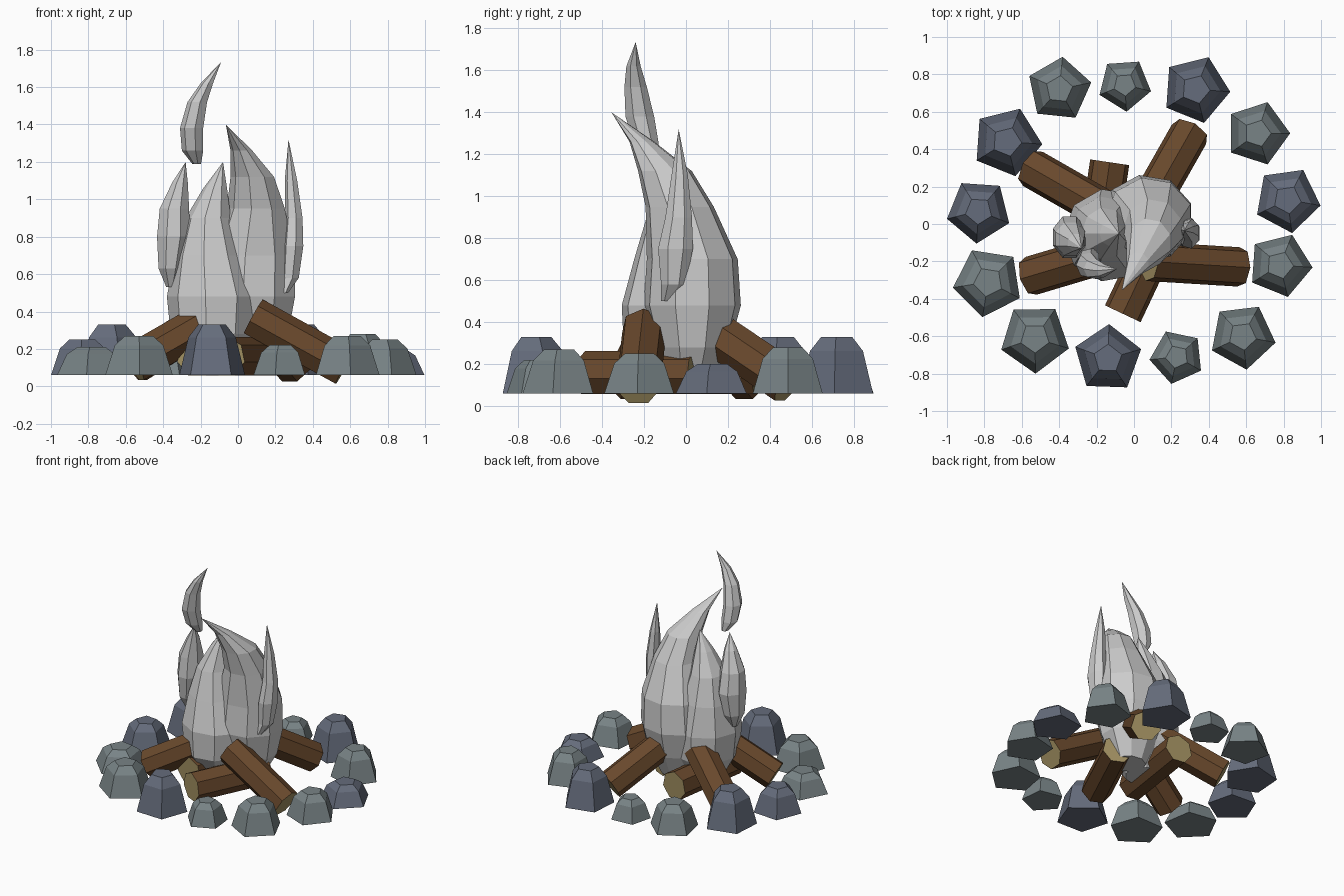
import bpy
from math import sin, cos, pi, radians
from mathutils import Vector


def material(name, rgb):
    m = bpy.data.materials.new(name)
    m.diffuse_color = (*rgb, 1)
    return m


GREY = material("grey_stone", (0.19, 0.23, 0.24))
BLUE = material("blue_stone", (0.13, 0.15, 0.20))
BARK = material("bark", (0.14, 0.065, 0.025))
CUT = material("cut_wood", (0.36, 0.28, 0.12))


def loft(name, rings, mats=(), tip=None):
    """Skin a list of equal-sized vertex rings, capped at both ends (or drawn to a tip)."""
    n = len(rings[0])
    verts = [v for r in rings for v in r]
    faces = [list(range(n))[::-1]]
    for k in range(len(rings) - 1):
        for i in range(n):
            j = (i + 1) % n
            faces.append([k * n + i, k * n + j, (k + 1) * n + j, (k + 1) * n + i])
    last = (len(rings) - 1) * n
    if tip:
        verts.append(tip)
        faces += [[last + i, last + (i + 1) % n, len(verts) - 1] for i in range(n)]
    else:
        faces.append([last + i for i in range(n)])
    me = bpy.data.meshes.new(name)
    me.from_pydata(verts, [], faces)
    for m in mats:
        me.materials.append(m)
    ob = bpy.data.objects.new(name, me)
    bpy.context.collection.objects.link(ob)
    return ob


def ellipse(x, y, z, rx, ry, n, turn=0.0):
    return [(x + rx * cos(turn + 2 * pi * i / n), y + ry * sin(turn + 2 * pi * i / n), z)
            for i in range(n)]


# Ring of stones: x, y, radius, turn in degrees, top height, colour
stones = [
    (-0.40, 0.72, 0.175, 12, 0.26, GREY), (-0.05, 0.745, 0.145, 58, 0.21, GREY),
    (0.33, 0.72, 0.185, 68, 0.33, BLUE), (0.66, 0.485, 0.175, 0, 0.28, GREY),
    (0.82, 0.13, 0.18, 62, 0.20, BLUE), (0.78, -0.22, 0.175, 68, 0.25, GREY),
    (0.58, -0.60, 0.18, 61, 0.27, GREY), (0.23, -0.71, 0.148, 42, 0.22, GREY),
    (-0.14, -0.72, 0.185, 16, 0.33, BLUE), (-0.53, -0.61, 0.19, 55, 0.27, GREY),
    (-0.78, -0.31, 0.19, 45, 0.21, GREY), (-0.83, 0.07, 0.175, 50, 0.25, BLUE),
    (-0.68, 0.44, 0.19, 68, 0.33, BLUE),
]
for i, (x, y, r, turn, top, mat) in enumerate(stones):
    h = top - 0.06
    rings = [ellipse(x, y, 0.06 + h * f, r * s, r * s, 5, radians(turn))
             for f, s in ((0, 1), (0.75, 0.72), (1, 0.42))]
    loft(f"stone_{i + 1}", rings, [mat])


# Logs: seven-sided bars between two points, with pale cut ends
def log(name, a, b, r=0.108, n=7):
    a, b = Vector(a), Vector(b)
    d = (b - a).normalized()
    side = d.cross(Vector((0, 0, 1))).normalized()
    up = side.cross(d)
    ring = lambda c: [c - side * r * sin(2 * pi * i / n) + up * r * cos(2 * pi * i / n)
                      for i in range(n)][::-1]
    ob = loft(name, [ring(a), ring(b)], [BARK, CUT])
    me = ob.data
    me.polygons[0].material_index = me.polygons[n + 1].material_index = 1
    import bmesh
    bm = bmesh.new()
    bm.from_mesh(me)
    bmesh.ops.recalc_face_normals(bm, faces=bm.faces)
    bm.to_mesh(me)
    bm.free()


log("leaning_log_right", (0.57, -0.23, 0.10), (0.08, -0.20, 0.37))
log("leaning_log_back", (0.30, 0.49, 0.11), (0.09, 0.12, 0.36))
log("leaning_log_back_left", (-0.55, 0.30, 0.12), (-0.13, 0.06, 0.38))
log("leaning_log_front_left", (-0.56, -0.28, 0.12), (-0.09, -0.14, 0.39))
log("lying_log_front", (-0.06, -0.48, 0.155), (0.19, 0.05, 0.155))
log("lying_log_left", (-0.13, 0.33, 0.155), (-0.22, -0.28, 0.155))


# Flames: stacked rings (x, y, z, rx, ry) drawn to a bent tip
def flame(name, rings, tip, n=8):
    loft(name, [ellipse(*r, n, pi / n) for r in rings], tip=tip)


flame("main_flame", [
    (0.06, 0.02, 0.10, 0.12, 0.11), (0.07, 0.03, 0.28, 0.21, 0.18),
    (0.07, 0.03, 0.48, 0.25, 0.235), (0.08, 0.03, 0.70, 0.235, 0.22),
    (0.10, -0.03, 0.95, 0.16, 0.165), (0.08, -0.10, 1.12, 0.12, 0.13),
    (0.02, -0.21, 1.26, 0.06, 0.06)], (-0.065, -0.355, 1.40), 9)
flame("front_flame", [
    (-0.13, -0.05, 0.10, 0.13, 0.13), (-0.13, -0.06, 0.28, 0.23, 0.24),
    (-0.13, -0.06, 0.48, 0.25, 0.25), (-0.15, -0.05, 0.70, 0.19, 0.20),
    (-0.155, -0.05, 0.90, 0.125, 0.14), (-0.12, -0.05, 1.06, 0.065, 0.07)],
    (-0.08, -0.05, 1.20), 9)
flame("left_flame", [
    (-0.36, -0.07, 0.53, 0.025, 0.03), (-0.36, -0.07, 0.63, 0.07, 0.09),
    (-0.345, -0.07, 0.80, 0.095, 0.12), (-0.34, -0.08, 0.95, 0.085, 0.095),
    (-0.31, -0.10, 1.09, 0.045, 0.05)], (-0.28, -0.13, 1.20))
flame("right_flame", [
    (0.25, -0.09, 0.50, 0.02, 0.03), (0.28, -0.06, 0.58, 0.05, 0.06),
    (0.295, -0.05, 0.75, 0.06, 0.085), (0.30, -0.035, 0.90, 0.05, 0.065),
    (0.285, -0.03, 1.10, 0.035, 0.04)], (0.27, -0.035, 1.32), 7)
flame("floating_flame", [
    (-0.22, -0.16, 1.19, 0.025, 0.03), (-0.24, -0.19, 1.26, 0.06, 0.06),
    (-0.245, -0.22, 1.38, 0.065, 0.07), (-0.215, -0.24, 1.52, 0.055, 0.055),
    (-0.165, -0.25, 1.62, 0.035, 0.035)], (-0.09, -0.24, 1.735), 7)
